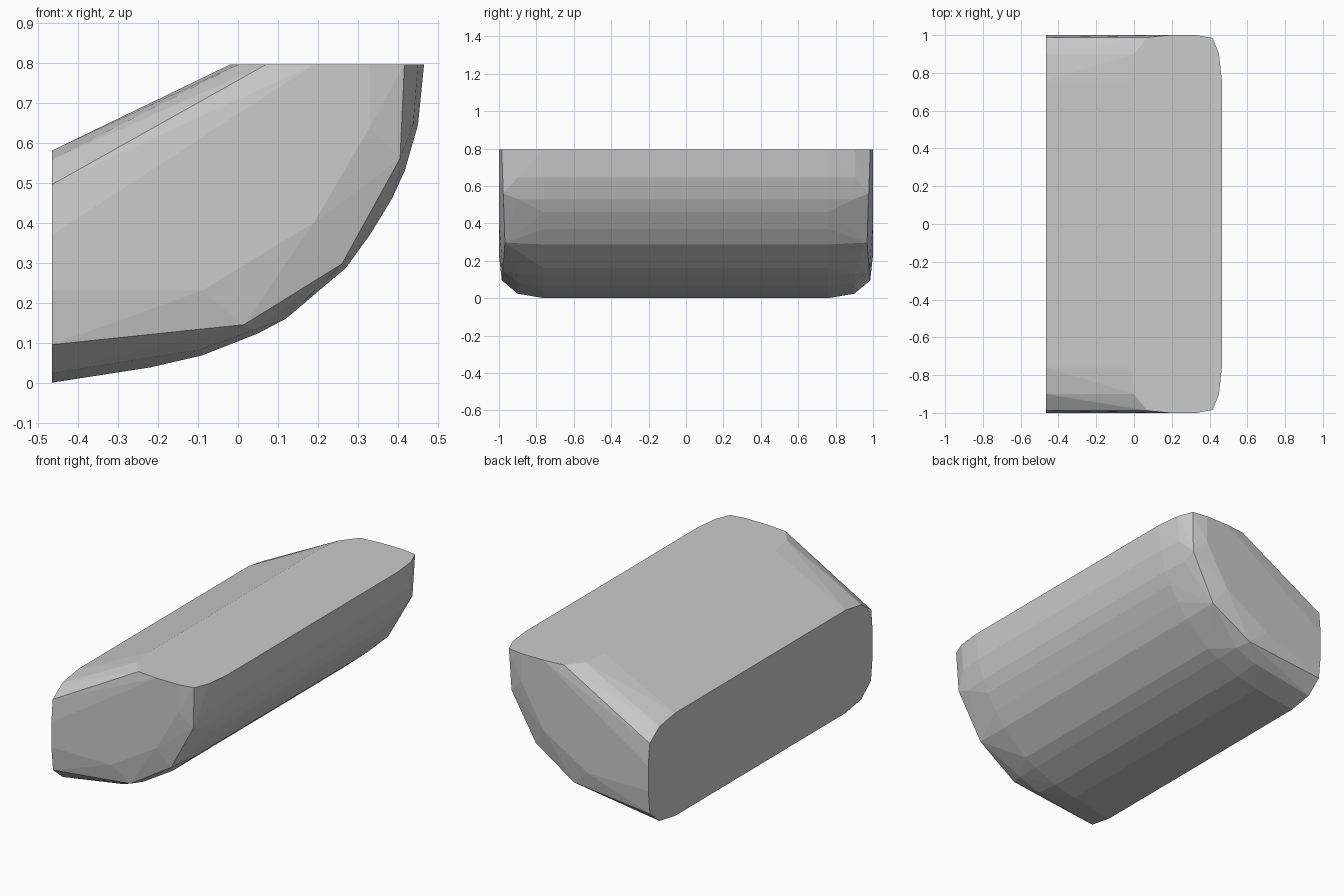
import bpy, bmesh, math

if "Cube" in bpy.data.objects:
    bpy.data.objects.remove(bpy.data.objects["Cube"])

# Cross-sections (x, z) from the middle of the body out to the end caps
core = [(-.465, 0), (-.22, .038), (-.09, .068), (.05, .123), (.12, .16),
        (.27, .287), (.33, .37), (.385, .46), (.417, .53), (.45, .645),
        (.465, .795), (-.02, .795), (-.465, .58)]
shoulder = [(-.465, .024), (-.09, .084), (.04, .132), (.262, .292),
            (.405, .53), (.438, .645), (.45, .795), (0, .795), (-.465, .557)]
rim = [(-.465, .095, .985), (.015, .145, .98), (.26, .297, .968),
       (.405, .56, .977), (.416, .795, .985), (.07, .795, .988), (-.465, .495, .988)]
cap = [(-.465, .23), (-.09, .23), (.19, .4), (.33, .64),
       (.33, .795), (.19, .795), (-.465, .37)]

points = [(x, .76, z) for x, z in core]
points += [(x, .9, z) for x, z in shoulder]
points += [(x, y, z) for x, z, y in rim]
points += [(x, 1.0, z) for x, z in cap]

# Faceted closed body, mirrored front to back
bm = bmesh.new()
for x, y, z in points:
    for side in (1, -1):
        bm.verts.new((x, side * y, z))
hull = bmesh.ops.convex_hull(bm, input=bm.verts[:])
spare = {g for g in hull["geom_interior"] + hull["geom_unused"]
         if isinstance(g, bmesh.types.BMVert)}
bmesh.ops.delete(bm, geom=list(spare), context='VERTS')
bmesh.ops.dissolve_limit(bm, angle_limit=math.radians(1), verts=bm.verts[:], edges=bm.edges[:])
bmesh.ops.recalc_face_normals(bm, faces=bm.faces[:])

mesh = bpy.data.meshes.new("rounded_body")
bm.to_mesh(mesh)
bm.free()
body = bpy.data.objects.new("rounded_body", mesh)
bpy.context.collection.objects.link(body)
